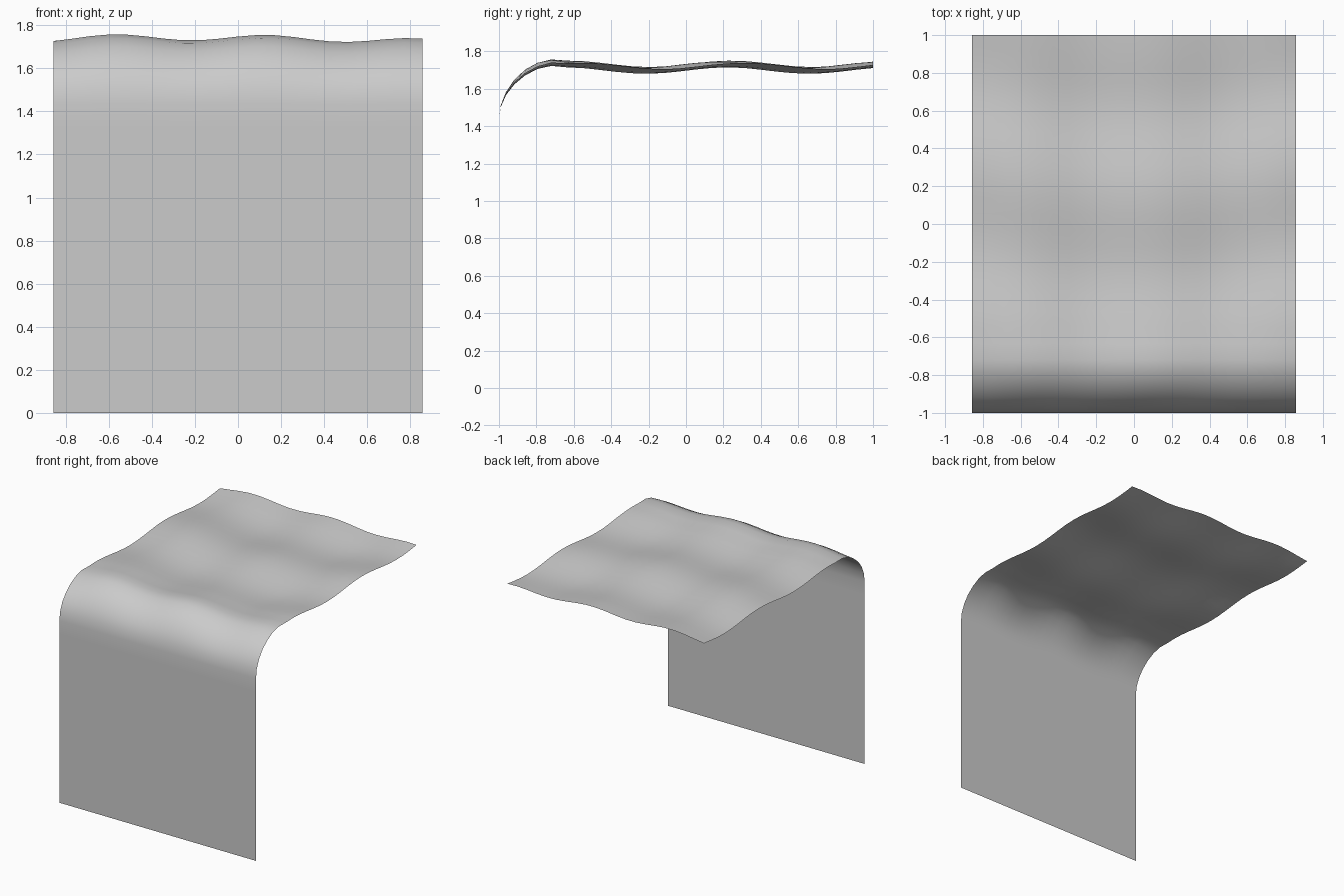
import bpy, bmesh
from math import cos, sin, pi

if "Cube" in bpy.data.objects:
    bpy.data.objects.remove(bpy.data.objects["Cube"])

HALF_W, BASE, R = 0.857, 1.715, 0.28

def ripple(x, y):
    # Gentle cloth-like waves along depth and across width
    yc = 0.17 + 0.2 * x * x
    along = 0.017 * cos(2 * pi * (y - yc) / 0.87)
    across = 0.014 * cos(2 * pi * (x - 0.13) / 0.7) - 0.008 * x
    return along + across

# Side profile: (y, z, ripple strength) for wall, bend and flat top
profile = [(-1, z * 0.2, 0) for z in range(7)]
profile.append((-1, 1.33, 0))
for i in range(0, 7):
    a = i / 6 * pi / 2
    profile.append((-1 + R * (1 - cos(a)), BASE - 0.28 + 0.29 * sin(a), sin(a)))
y0 = -1 + R
profile += [(y0 + (1 - y0) * i / 20, BASE, 1) for i in range(1, 21)]

# Sweep the profile across the width
bm = bmesh.new()
NX = 20
rows = []
for y, z, k in profile:
    rows.append([])
    for i in range(NX + 1):
        x = HALF_W * (2 * i / NX - 1)
        rows[-1].append(bm.verts.new((x, y, z + k * ripple(x, y))))
for a, b in zip(rows, rows[1:]):
    for i in range(NX):
        bm.faces.new((a[i], a[i + 1], b[i + 1], b[i]))
for f in bm.faces:
    f.smooth = True
mesh = bpy.data.meshes.new("bent_sheet")
bm.to_mesh(mesh)
bm.free()
bpy.context.collection.objects.link(bpy.data.objects.new("bent_sheet", mesh))
